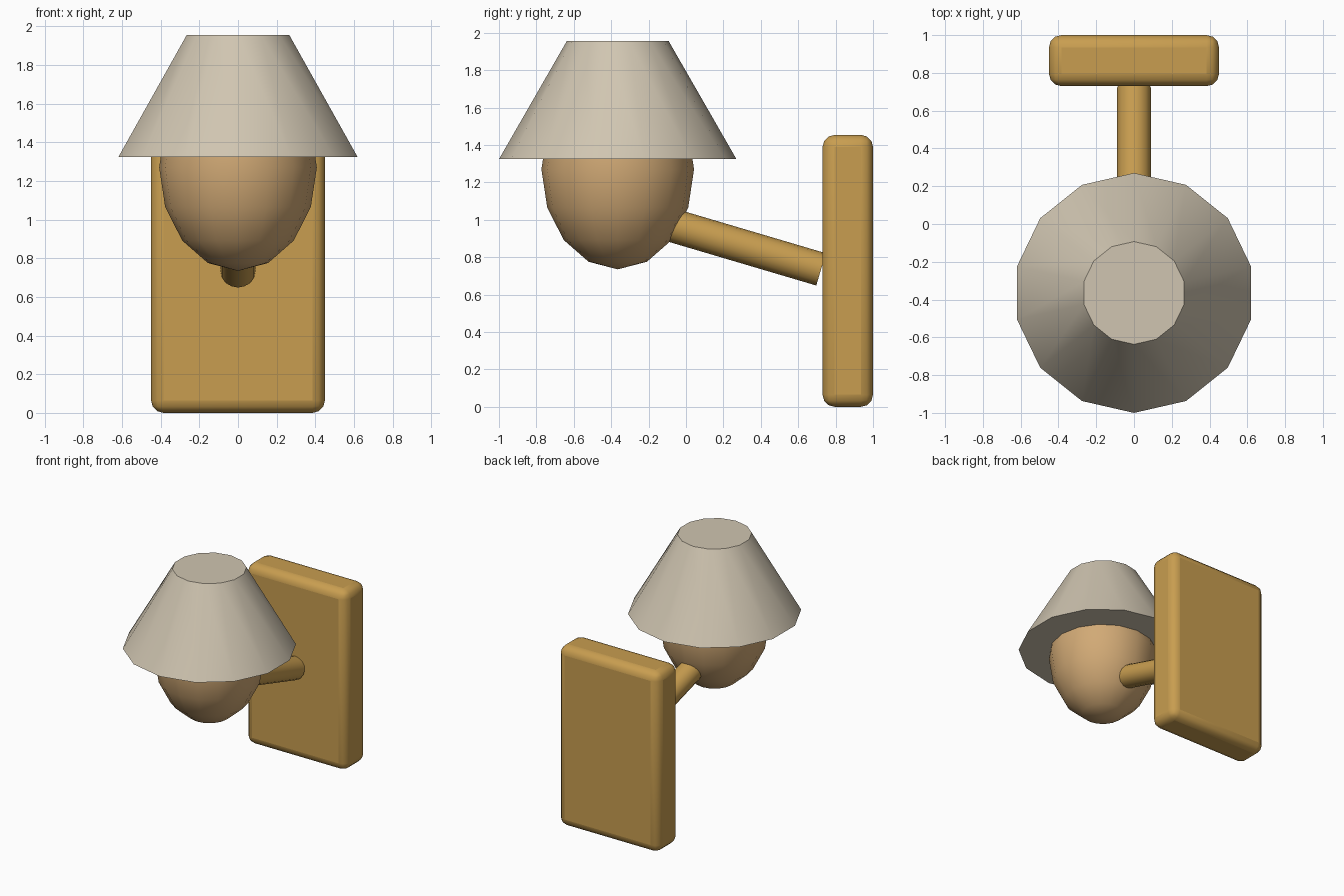
import bpy, math
from mathutils import Vector

cube = bpy.data.objects.get("Cube")
if cube:
    bpy.data.objects.remove(cube, do_unlink=True)


def material(name, rgb):
    mat = bpy.data.materials.new(name)
    mat.use_nodes = True
    mat.diffuse_color = (*rgb, 1)
    mat.node_tree.nodes["Principled BSDF"].inputs["Base Color"].default_value = (*rgb, 1)
    return mat


def finish(name, mat):
    obj = bpy.context.object
    obj.name = name
    obj.data.materials.append(mat)
    bpy.ops.object.transform_apply(location=False, rotation=True, scale=True)
    bpy.ops.object.shade_smooth_by_angle(angle=math.radians(30))
    return obj


brass = material("brass", (0.58, 0.34, 0.08))
cream = material("cream fabric", (0.63, 0.56, 0.44))
amber = material("warm glass", (0.64, 0.40, 0.18))
lamp_y = -0.365

# Wall plate with rounded edges
bpy.ops.mesh.primitive_cube_add(size=1, location=(0, 0.865, 0.727))
bpy.context.object.scale = (0.9, 0.27, 1.454)
plate = finish("wall_plate", brass)
bevel = plate.modifiers.new("rounded_edges", "BEVEL")
bevel.width = 0.065
bevel.segments = 3

# Sloping arm from the plate into the bulb
start, end = Vector((0, 0.722, 0.735)), Vector((0, -0.15, 0.993))
axis = end - start
bpy.ops.mesh.primitive_cylinder_add(vertices=16, radius=0.09, depth=axis.length,
                                    location=(start + end) / 2,
                                    rotation=axis.to_track_quat("Z", "Y").to_euler())
finish("arm", brass)

# Egg-shaped bulb
bpy.ops.mesh.primitive_uv_sphere_add(segments=16, ring_count=8, radius=1,
                                     location=(0, lamp_y, 1.27))
bpy.context.object.scale = (0.408, 0.408, 0.535)
finish("bulb", amber)

# Closed conical shade
bpy.ops.mesh.primitive_cone_add(vertices=14, radius1=0.635, radius2=0.272, depth=0.632,
                                location=(0, lamp_y, 1.64))
finish("lampshade", cream)
